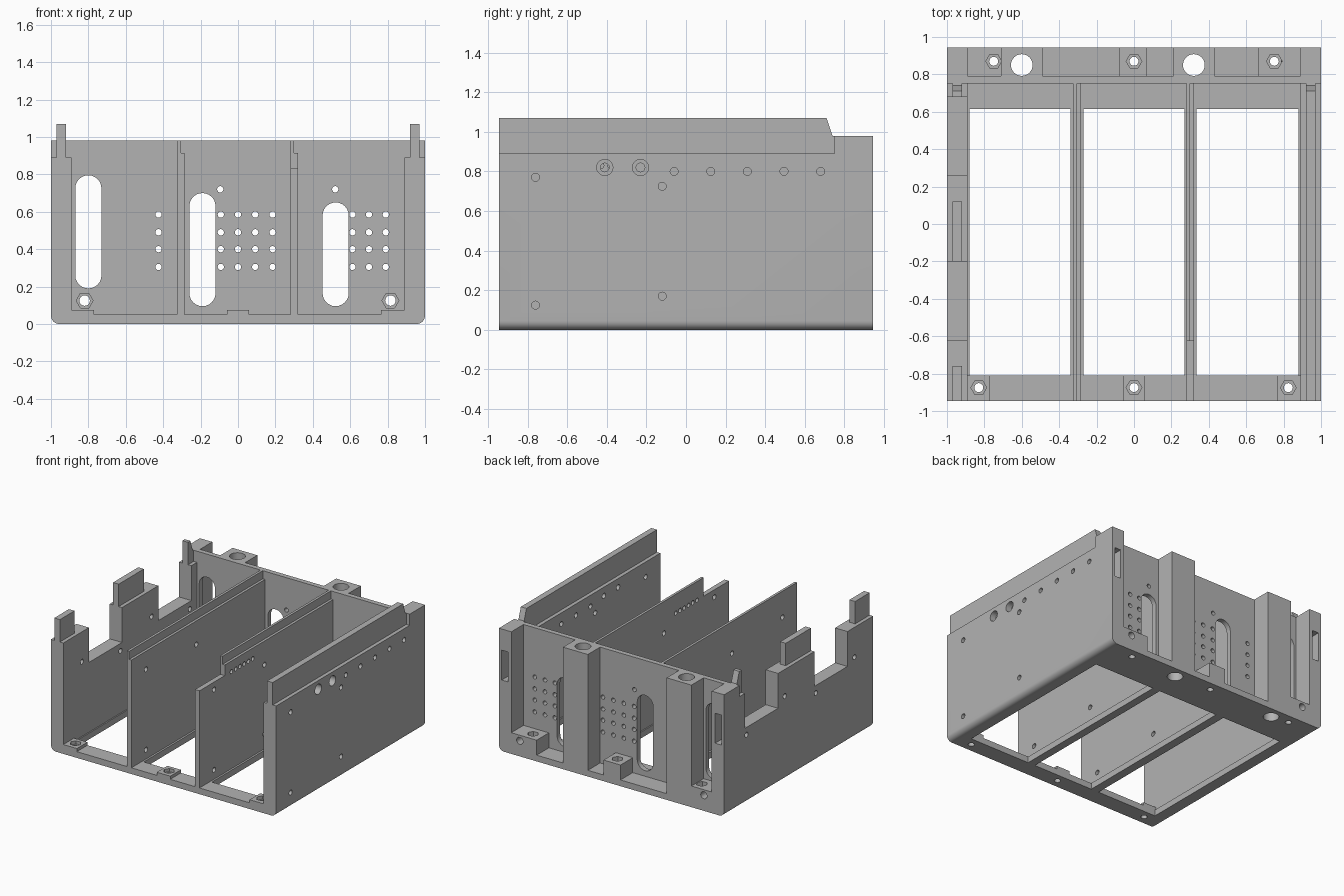
import bpy, bmesh, math

if "Cube" in bpy.data.objects:
    bpy.data.objects.remove(bpy.data.objects["Cube"])

grey = bpy.data.materials.new("plain grey")
grey.diffuse_color = (0.45, 0.45, 0.45, 1)
grey.use_nodes = True
grey.node_tree.nodes["Principled BSDF"].inputs["Base Color"].default_value = grey.diffuse_color

PLACE = {'x': lambda u, v, t: (t, u, v),
         'y': lambda u, v, t: (u, t, v),
         'z': lambda u, v, t: (u, v, t)}


def rect(u0, u1, v0, v1):
    return [(u0, v0), (u1, v0), (u1, v1), (u0, v1)]


def ring(u, v, r, n=20):
    return [(u + r * math.cos(2 * math.pi * i / n), v + r * math.sin(2 * math.pi * i / n))
            for i in range(n)]


def slot(u, v0, v1, r, n=12):
    top = [(u + r * math.cos(math.pi * i / n), v1 - r + r * math.sin(math.pi * i / n)) for i in range(n + 1)]
    low = [(u - r * math.cos(math.pi * i / n), v0 + r - r * math.sin(math.pi * i / n)) for i in range(n + 1)]
    return top + low


def solid(name, *prisms):
    """Each prism is (outline, axis, start, end)."""
    bm = bmesh.new()
    for pts, axis, a, b in prisms:
        lo, hi = [[bm.verts.new(PLACE[axis](u, v, t)) for u, v in pts] for t in (a, b)]
        bm.faces.new(lo)
        bm.faces.new(hi[::-1])
        for i in range(len(pts)):
            j = (i + 1) % len(pts)
            bm.faces.new((lo[i], hi[i], hi[j], lo[j]))
    bmesh.ops.recalc_face_normals(bm, faces=bm.faces[:])
    me = bpy.data.meshes.new(name)
    bm.to_mesh(me)
    bm.free()
    me.materials.append(grey)
    ob = bpy.data.objects.new(name, me)
    bpy.context.collection.objects.link(ob)
    return ob


def box(name, x0, x1, y0, y1, z0, z1):
    return solid(name, (rect(x0, x1, y0, y1), 'z', z0, z1))


def cut(ob, *prisms):
    tool = solid("cutter", *prisms)
    mod = ob.modifiers.new("cut", 'BOOLEAN')
    mod.object, mod.operation, mod.solver = tool, 'DIFFERENCE', 'EXACT'
    bpy.context.view_layer.objects.active = ob
    bpy.ops.object.modifier_apply(modifier=mod.name)
    bpy.data.objects.remove(tool)


Y0, Y1 = -0.945, 0.945
FRONT_NUTS = [(-0.83, -0.875), (0, -0.875), (0.825, -0.875)]
BACK_NUTS = [(-0.75, 0.87), (0, 0.87), (0.75, 0.87)]
BORES = [(-0.6, 0.85), (0.32, 0.85)]
MOUNTS = [(-0.76, 0.77), (-0.76, 0.125), (-0.12, 0.725), (-0.12, 0.17)]

# base frame with three openings, screw holes and bores
base = box("base_frame", -0.89, 0.89, Y0, Y1, 0, 0.05)
cut(base, *[(rect(a, b, -0.81, 0.615), 'z', -1, 1)
            for a, b in ((-0.88, -0.34), (-0.27, 0.27), (0.335, 0.88))])
cut(base, *[(ring(x, y, 0.024), 'z', -1, 1) for x, y in FRONT_NUTS + BACK_NUTS],
    *[(ring(x, y, 0.058, 32), 'z', -1, 1) for x, y in BORES])

# front nut pads
for (x, y), (a, b) in zip(FRONT_NUTS, ((-0.89, -0.77), (-0.06, 0.06), (0.765, 0.89))):
    pad = box("front_nut_pad", a, b, Y0, -0.81, 0.05, 0.075)
    cut(pad, (ring(x, y, 0.042, 6), 'z', 0.04, 0.2))

# back nut blocks, the outer two also holding a horizontal screw
for (x, y), (a, b), sx in zip(BACK_NUTS, ((-0.89, -0.71), (-0.08, 0.07), (0.665, 0.89)),
                              (-0.82, None, 0.815)):
    block = box("back_nut_block", a, b, 0.79, Y1, 0.05, 0.17)
    cut(block, (ring(x, y, 0.024), 'z', -1, 1))
    cut(block, (ring(x, y, 0.042, 6), 'z', 0.13, 0.3))
    if sx:
        cut(block, (ring(sx, 0.125, 0.028), 'y', 0.7, 1))

# back columns with vertical bores
for (x, y), (a, b) in zip(BORES, ((-0.71, -0.49), (0.21, 0.43))):
    column = box("back_column", a, b, 0.79, Y1, 0.05, 0.98)
    cut(column, (ring(x, y, 0.058, 32), 'z', -1, 2))

# back wall with cable slots, vent holes and screw holes
wall = box("back_wall", -0.89, 0.89, 0.75, 0.79, 0.05, 0.98)
vents = [(x, z) for x in (-0.425, -0.092, 0, 0.092, 0.185, 0.612, 0.7, 0.79)
         for z in (0.305, 0.4, 0.49, 0.585)] + [(-0.095, 0.72), (0.52, 0.72)]
cut(wall, *[(slot(x, lo, hi, 0.07), 'y', 0.5, 0.789 if x < -0.5 else 1)
            for x, lo, hi in ((-0.19, 0.095, 0.7), (0.522, 0.095, 0.65))],
    (slot(-0.8, 0.19, 0.795, 0.07), 'y', 0.5, 1))
cut(wall, *[(ring(x, z, 0.017, 14), 'y', 0.5, 1) for x, z in vents])
cut(wall, *[(ring(x, 0.125, 0.028), 'y', 0.5, 1) for x in (-0.82, 0.815)])
cut(wall, *[(ring(x, 0.125, 0.045, 6), 'y', 0.5, 0.775) for x in (-0.82, 0.815)])

# side walls with rounded bottom edge, back corner posts and ridges
R = 0.045
for s, side in ((-1, "left"), (1, "right")):
    arc = [(s * (1 - R + R * math.sin(t * math.pi / 16)), R - R * math.cos(t * math.pi / 16))
           for t in range(9)]
    body = solid(side + "_wall", ([(s * 0.89, 0)] + arc + [(s, 0.89), (s * 0.89, 0.89)], 'y', Y0, Y1))
    xs = sorted((s * 0.89, s))
    box(side + "_corner_post", *xs, 0.75, Y1, 0.89, 0.98)
    cut(body, (rect(*sorted((s * 0.92, s * 0.975)), 0.57, 0.81), 'y', 0.85, 1))
    ridge_x = sorted((s * 0.92, s * 0.97))
    rear = [(0.75, 0.89), (0.75, 0.98), (0.74, 0.98), (0.71, 1.07)]
    if s > 0:
        cut(body, *[(ring(y, z, 0.02), 'x', 0.5, 1.5) for y, z in MOUNTS],
            *[(ring(y, 0.8, 0.02), 'x', 0.5, 1.5) for y in (-0.06, 0.125, 0.31, 0.495, 0.68)],
            *[(ring(y, 0.82, 0.022), 'x', 0.5, 1.5) for y in (-0.41, -0.23)])
        cut(body, *[(ring(y, 0.82, 0.041), 'x', 0.95, 1.5) for y in (-0.41, -0.23)])
        solid("right_ridge", (rear + [(Y0, 1.07), (Y0, 0.89)], 'x', *ridge_x))
    else:
        cut(body, *[(rect(a, b, 0.61, 1.2), 'x', -1.5, -0.5) for a, b in ((-0.62, -0.2), (0.26, 0.68))])
        cut(body, *[(ring(y, z, 0.02), 'x', -1.5, -0.5)
                    for y, z in ((-0.71, 0.65), (-0.22, 0.55), (0.175, 0.675), (0.66, 0.55))])
        for a, b in ((Y0, -0.76), (-0.2, 0.12)):
            box("left_ridge_tab", *ridge_x, a, b, 0.89, 1.07)
        solid("left_rear_tab", (rear + [(0.68, 1.07), (0.68, 0.89)], 'x', *ridge_x))

# dividers with a thinner top lip
left = solid("left_divider", ([(-0.325, 0.05), (-0.285, 0.05), (-0.285, 0.915), (-0.305, 0.915),
                               (-0.305, 0.98), (-0.325, 0.98)], 'y', Y0, 0.75))
right = solid("right_divider", ([(0.28, 0.05), (0.32, 0.05), (0.32, 0.915), (0.30, 0.915),
                                 (0.30, 0.98), (0.28, 0.98)], 'y', Y0, 0.75))
cut(right, (rect(-1.2, -0.625, 0.83, 1.2), 'x', 0.1, 0.5))
for ob in (left, right):
    cut(ob, *[(ring(y, z, 0.02), 'x', -1, 1) for y, z in MOUNTS])
cut(right, *[(ring(-0.54 + 0.054 * i, 0.83, 0.017), 'x', -1, 1) for i in range(6)])

# smooth curved edges only
for ob in bpy.context.collection.objects:
    ob.select_set(True)
bpy.ops.object.shade_smooth_by_angle(angle=math.radians(30))
